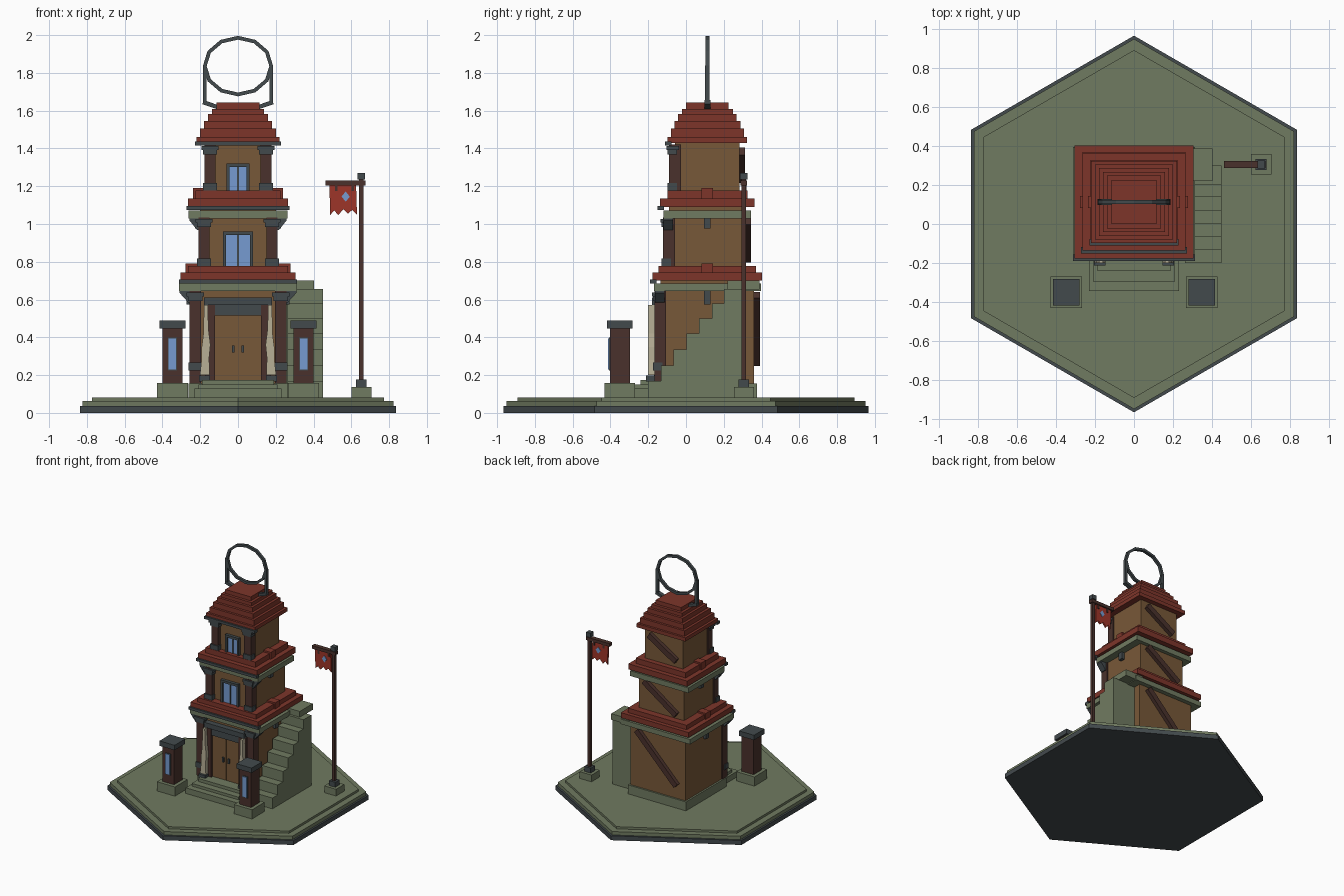
import bpy, bmesh, math
from mathutils import Vector

if "Cube" in bpy.data.objects:
    bpy.data.objects.remove(bpy.data.objects["Cube"])

COLORS = {
    "moss_stone": (0.163, 0.197, 0.119),
    "wall_brown": (0.187, 0.098, 0.040),
    "dark_timber": (0.068, 0.031, 0.025),
    "slate_grey": (0.055, 0.068, 0.073),
    "window_blue": (0.180, 0.330, 0.640),
    "cream_cloth": (0.477, 0.434, 0.307),
    "roof_red": (0.205, 0.036, 0.023),
    "banner_red": (0.340, 0.036, 0.022),
}
MATS = {}
for n, c in COLORS.items():
    MATS[n] = bpy.data.materials.new(n)
    MATS[n].diffuse_color = (*c, 1)


def finish(bm, name, mat):
    bmesh.ops.recalc_face_normals(bm, faces=bm.faces)
    me = bpy.data.meshes.new(name)
    bm.to_mesh(me)
    bm.free()
    me.materials.append(MATS[mat])
    ob = bpy.data.objects.new(name, me)
    bpy.context.collection.objects.link(ob)
    return ob


def box(name, mat, x0, x1, y0, y1, z0, z1):
    bm = bmesh.new()
    bmesh.ops.create_cube(bm, size=1)
    for v in bm.verts:
        v.co = ((x0 + x1) / 2 + v.co.x * (x1 - x0), (y0 + y1) / 2 + v.co.y * (y1 - y0),
                (z0 + z1) / 2 + v.co.z * (z1 - z0))
    return finish(bm, name, mat)


def pair(name, mat, x0, x1, y0, y1, z0, z1):
    for side, s in (("left", -1), ("right", 1)):
        a, b = sorted((s * x0, s * x1))
        box(f"{side}_{name}", mat, a, b, y0, y1, z0, z1)


def plate(name, mat, pts, y0, y1):
    """Outline in x/z, extruded along y."""
    bm = bmesh.new()
    f = bm.faces.new([bm.verts.new((x, y0, z)) for x, z in pts])
    r = bmesh.ops.extrude_face_region(bm, geom=[f])
    for v in r["geom"]:
        if isinstance(v, bmesh.types.BMVert):
            v.co.y = y1
    return finish(bm, name, mat)


def bar(name, mat, a, b, width, y0, y1):
    """Slanted beam between two x/z points."""
    a, b = Vector(a), Vector(b)
    d = (b - a).normalized()
    n = Vector((-d.y, d.x)) * width / 2
    return plate(name, mat, [a + n, b + n, b - n, a - n], y0, y1)


def hexagon(name, mat, r, z0, z1):
    bm = bmesh.new()
    f = bm.faces.new([bm.verts.new((r * math.sin(i * math.pi / 3), r * math.cos(i * math.pi / 3), z0))
                      for i in range(6)])
    r = bmesh.ops.extrude_face_region(bm, geom=[f])
    bmesh.ops.translate(bm, vec=(0, 0, z1 - z0),
                        verts=[g for g in r["geom"] if isinstance(g, bmesh.types.BMVert)])
    return finish(bm, name, mat)


CY = 0.113  # tower centre in y


def tier(name, mat, hx, hy, z0, z1):
    return box(name, mat, -hx, hx, CY - hy, CY + hy, z0, z1)


# Ground slab
hexagon("ground_rim", "slate_grey", 0.967, 0, 0.036)
hexagon("ground_edge", "moss_stone", 0.95, 0.036, 0.064)
hexagon("ground_top", "moss_stone", 0.893, 0.064, 0.082)

# Plinth and entrance steps
tier("plinth", "moss_stone", 0.262, 0.262, 0.08, 0.155)
for i, (hx, y, z) in enumerate([(0.23, -0.345, 0.128), (0.21, -0.295, 0.15), (0.19, -0.24, 0.175)]):
    box(f"entrance_step_{i}", "moss_stone", -hx, hx, y, -0.12, 0.08, z)

# Storeys: wall half size, wall bottom/top, ledge half size, roof layers (hx, hy, z0, z1)
STOREYS = [
    (0.248, 0.15, 0.65, 0.313, 0.685, [(0.305, 0.29, 0.70, 0.742), (0.265, 0.258, 0.742, 0.778)]),
    (0.202, 0.77, 1.035, 0.262, 1.072, [(0.265, 0.25, 1.09, 1.135), (0.225, 0.212, 1.135, 1.178)]),
    (0.170, 1.17, 1.44, None, 1.42,
     [(0.22, 0.21, 1.43, 1.46), (0.2, 0.193, 1.46, 1.505), (0.18, 0.175, 1.505, 1.545),
      (0.158, 0.155, 1.545, 1.582), (0.138, 0.135, 1.582, 1.61), (0.115, 0.113, 1.61, 1.642)]),
]
for k, (h, z0, z1, ledge, zl, roof) in enumerate(STOREYS):
    f = f"storey_{k + 1}_"
    fy, by = CY - h, CY + h
    tier(f + "wall", "wall_brown", h, h, z0, roof[0][2] + 0.005)
    for i, (hx, hy, a, b) in enumerate(roof):
        tier(f"{f}roof_{i}", "roof_red", hx, hy, a, b)
    hx, hy, a, b = roof[0]
    box(f + "eave_trim", "slate_grey", -hx - 0.008, hx + 0.008, CY - hy - 0.014, CY - hy + 0.02, a - 0.015, a + 0.006)
    if ledge:
        tier(f + "ledge", "moss_stone", ledge, ledge - 0.03, z1 - 0.005, zl)
        hx2 = roof[1][0]
        pair(f + "roof_ridge", "roof_red", hx2 - 0.06, hx2 + 0.012, CY - 0.03, CY + 0.03, 
             roof[1][2], roof[1][3] + 0.013)
        pair(f"{f}side_bracket", "slate_grey", h - 0.01, h + 0.025, CY - 0.018, CY + 0.018,
             z1 - 0.075 + 0.015 * k, z1)
        # Corner brackets carrying the ledge
        for s in (-1, 1):
            plate(f"{f}corner_bracket", "slate_grey",
                  [(s * h, z1), (s * (ledge - 0.004), z1), (s * (ledge - 0.004), z1 - 0.015),
                   (s * (h + 0.015), z1 - 0.066), (s * h, z1 - 0.066)], fy - 0.03, fy + 0.02)
    # Front pillars with bases, bands and caps
    po, pi_ = h + 0.008, h - 0.052
    zb = (0.155, 0.775, 1.175)[k]
    zt = (0.645, 1.035, 1.42)[k]
    pair(f + "pillar", "dark_timber", pi_, po, fy - 0.032, fy + 0.03, zb, zt)
    pair(f + "pillar_cap", "slate_grey", pi_ - 0.008, po + 0.008, fy - 0.04, fy + 0.01, zt - 0.052, zt - 0.022)
    pair(f + "pillar_head", "slate_grey", pi_ - 0.016, po + 0.016, fy - 0.046, fy + 0.02, zt - 0.028, zt - 0.008)
    zc = 0.225 if k == 0 else zb
    pair(f + "pillar_band", "slate_grey", pi_ - 0.006, po + 0.006, fy - 0.04, fy + 0.01, zc, zc + 0.042)
    # Diagonal brace on the rear wall
    lo, hi = ((0.25, 0.64), (0.80, 1.03), (1.22, 1.40))[k]
    m = h * 0.72
    bar(f + "rear_brace", "dark_timber", (-m, lo + 0.015), (m, hi - 0.015), 0.045, by - 0.01, by + 0.03)

# Windows on the upper storeys
for k, (hw, z0, z1) in ((2, (0.08, 0.77, 0.955)), (3, (0.062, 1.165, 1.315))):
    fy = CY - STOREYS[k - 1][0]
    pair(f"window_{k}_jamb", "slate_grey", hw - 0.017, hw, fy - 0.022, fy + 0.01, z0, z1)
    box(f"window_{k}_lintel", "slate_grey", -hw, hw, fy - 0.024, fy + 0.01, z1 - 0.014, z1 + 0.005)
    box(f"window_{k}_pane", "window_blue", -hw + 0.015, hw - 0.015, fy - 0.009, fy, z0, z1)
    box(f"window_{k}_mullion", "slate_grey", -0.005, 0.005, fy - 0.016, fy, z0, z1)

# Door, frame and cloth hangings
FY = CY - 0.248
pair("door_leaf", "wall_brown", 0.001, 0.125, FY - 0.016, FY, 0.17, 0.52)
pair("door_handle", "slate_grey", 0.018, 0.032, FY - 0.028, FY - 0.01, 0.32, 0.358)
pair("door_post", "dark_timber", 0.122, 0.175, FY - 0.035, FY, 0.155, 0.575)
box("door_lintel", "slate_grey", -0.122, 0.122, FY - 0.03, FY, 0.515, 0.575)
box("door_beam", "slate_grey", -0.18, 0.18, FY - 0.045, FY, 0.572, 0.612)
for s in (-1, 1):
    pts = [(0.16, 0.57), (0.18, 0.57), (0.183, 0.42), (0.192, 0.35), (0.193, 0.28), (0.202, 0.2),
           (0.15, 0.2), (0.153, 0.29), (0.146, 0.36), (0.156, 0.44)]
    plate("cloth_hanging", "cream_cloth", [(s * x, z) for x, z in pts], -0.2, -0.165)
pair("cloth_weight", "slate_grey", 0.147, 0.206, -0.213, -0.165, 0.165, 0.197)

# Side staircase and landing
TOPS = [0.17, 0.25, 0.335, 0.42, 0.5, 0.58, 0.655]
for i, z in enumerate(TOPS):
    y0 = -0.2 + i * 0.0675
    box(f"side_stair_{i}", "moss_stone", 0.262, 0.45, y0, min(y0 + 0.0675, 0.23), 0.08, z)
box("landing_support", "moss_stone", 0.24, 0.45, 0.2, 0.3, 0.08, 0.655)
box("landing_slab", "moss_stone", 0.24, 0.402, 0.22, 0.388, 0.652, 0.702)

# Lantern pillars beside the entrance
for s in (-1, 1):
    cx, cy = s * 0.347, -0.35
    for n, m, r, z0, z1 in (("base", "moss_stone", 0.081, 0.08, 0.157), ("shaft", "dark_timber", 0.053, 0.157, 0.45),
                            ("cap", "slate_grey", 0.068, 0.448, 0.488)):
        box(f"lantern_{n}", m, cx - r, cx + r, cy - r, cy + r, z0, z1)
    box("lantern_frame", "slate_grey", cx - 0.024, cx + 0.024, cy - 0.057, cy - 0.05, 0.225, 0.4)
    box("lantern_glass", "window_blue", cx - 0.02, cx + 0.02, cy - 0.062, cy - 0.054, 0.23, 0.395)

# Flagpole
px, py = 0.653, 0.306
for n, m, r, z0, z1 in (("base", "moss_stone", 0.053, 0.08, 0.137), ("collar", "slate_grey", 0.028, 0.137, 0.177),
                        ("shaft", "dark_timber", 0.012, 0.17, 1.24), ("finial", "slate_grey", 0.02, 1.235, 1.27)):
    box(f"flagpole_{n}", m, px - r, px + r, py - r, py + r, z0, z1)
box("flagpole_arm", "dark_timber", 0.463, 0.675, py - 0.018, py + 0.018, 1.205, 1.23)
plate("banner", "banner_red",
      [(0.484, 1.206), (0.625, 1.206), (0.63, 1.05), (0.605, 1.075), (0.583, 1.055), (0.558, 1.078),
       (0.53, 1.047), (0.51, 1.072), (0.488, 1.048)], py - 0.007, py + 0.007)
for x in (0.52, 0.608):
    box("banner_loop", "dark_timber", x - 0.007, x + 0.007, py - 0.013, py + 0.013, 1.175, 1.21)
plate("banner_emblem", "window_blue", [(0.57, 1.172), (0.592, 1.145), (0.57, 1.118), (0.548, 1.145)],
      py - 0.011, py + 0.011)

# Roof ring with its two supports
bm = bmesh.new()
N = 12
loops = []
for i in range(N):
    a = 2 * math.pi * i / N
    loops.append([bm.verts.new(((0.186 - d) * math.cos(a), CY + y, 1.836 + (0.16 - d) * math.sin(a)))
                  for d, y in ((0, -0.011), (0, 0.011), (0.02, 0.011), (0.02, -0.011))])
for i in range(N):
    p, q = loops[i], loops[(i + 1) % N]
    for j in range(4):
        bm.faces.new((p[j], p[(j + 1) % 4], q[(j + 1) % 4], q[j]))
finish(bm, "roof_ring", "slate_grey")
for s in (-1, 1):
    bar("ring_post", "slate_grey", (s * 0.176, 1.84), (s * 0.176, 1.638), 0.02, CY - 0.012, CY + 0.012)
    bar("ring_foot", "slate_grey", (s * 0.185, 1.645), (s * 0.105, 1.618), 0.022, CY - 0.016, CY + 0.016)

for m in bpy.data.materials:
    if m.users and not m.is_grease_pencil:
        m.use_nodes = True
        m.node_tree.nodes["Principled BSDF"].inputs["Base Color"].default_value = m.diffuse_color
